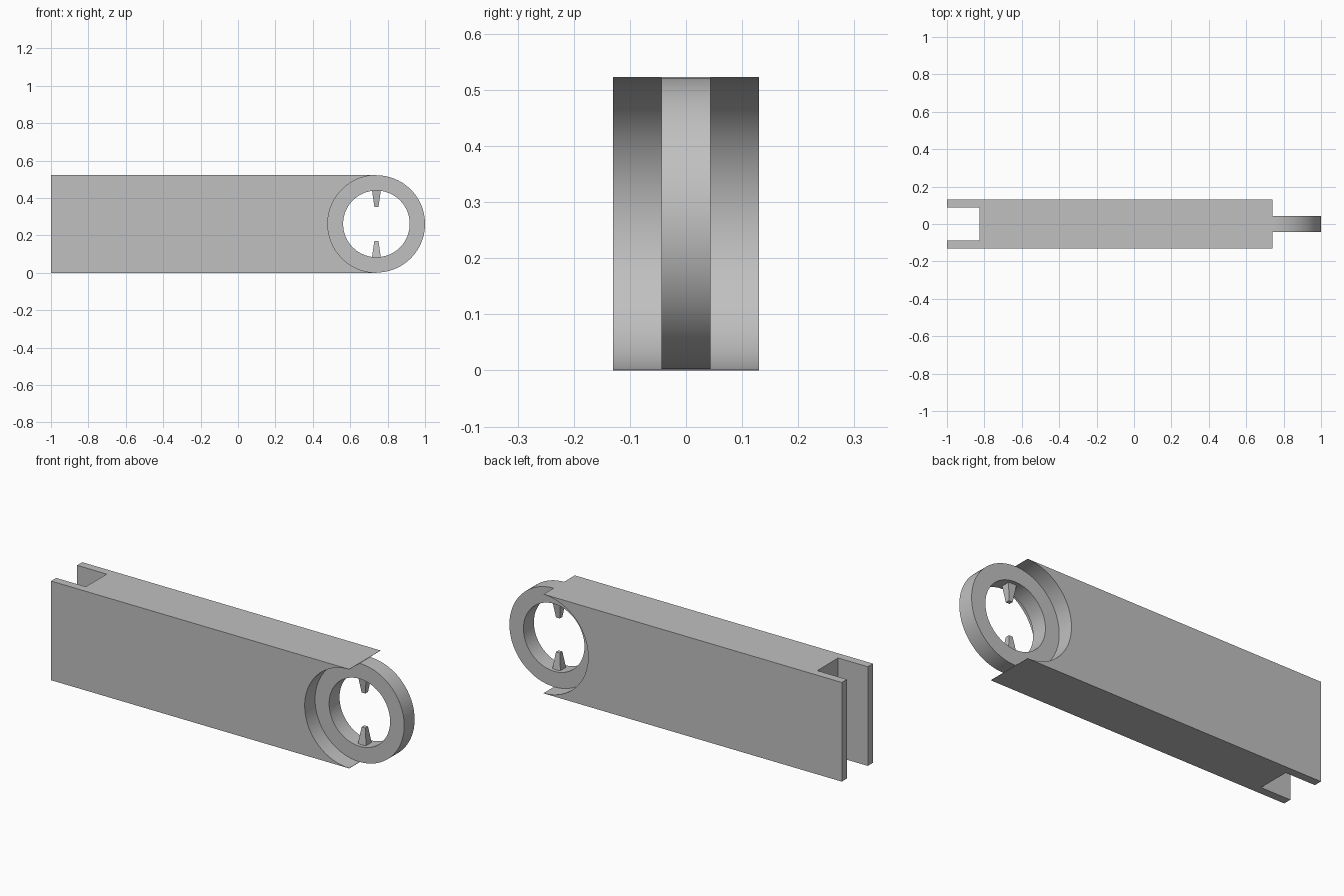
import bpy, bmesh, math
from mathutils import Vector

if "Cube" in bpy.data.objects:
    bpy.data.objects.remove(bpy.data.objects["Cube"], do_unlink=True)

HEIGHT, HALF_WIDTH = 0.523, 0.13
CX, CZ = 0.74, HEIGHT / 2            # ring centre
R_OUT, R_IN, RING_HALF = 0.26, 0.178, 0.0435
SLOT_END, SLOT_HALF = -0.827, 0.087

grey = bpy.data.materials.new("light_grey")
grey.use_nodes = True
colour = (0.53, 0.53, 0.53, 1)
grey.diffuse_color = colour
grey.node_tree.nodes["Principled BSDF"].inputs["Base Color"].default_value = colour


def finish(name, bm):
    bmesh.ops.recalc_face_normals(bm, faces=bm.faces)
    mesh = bpy.data.meshes.new(name)
    bm.to_mesh(mesh)
    bm.free()
    mesh.materials.append(grey)
    obj = bpy.data.objects.new(name, mesh)
    bpy.context.collection.objects.link(obj)
    return obj


def smooth(obj):
    bpy.ops.object.select_all(action="DESELECT")
    obj.select_set(True)
    bpy.context.view_layer.objects.active = obj
    bpy.ops.object.shade_smooth_by_angle(angle=math.radians(30))


def extrude_y(bm, profile, half):
    """Extrude an x-z outline symmetrically along y."""
    face = bm.faces.new([bm.verts.new((x, -half, z)) for x, z in profile])
    result = bmesh.ops.extrude_face_region(bm, geom=[face])
    verts = [v for v in result["geom"] if isinstance(v, bmesh.types.BMVert)]
    bmesh.ops.translate(bm, verts=verts, vec=(0, 2 * half, 0))


def arc(radius, start, end, steps):
    angles = [start + (end - start) * i / steps for i in range(steps + 1)]
    return [(CX + radius * math.cos(a), CZ + radius * math.sin(a)) for a in angles]


# Bar with a concave end that follows the ring
bm = bmesh.new()
outline = [(-1, HEIGHT), (-1, 0), (CX, 0)]
outline += arc(R_OUT, 1.5 * math.pi, 0.5 * math.pi, 48) + [(CX, HEIGHT)]
extrude_y(bm, outline, HALF_WIDTH)
bar = finish("bar", bm)

# Open slot through the other end
bm = bmesh.new()
extrude_y(bm, [(-1.2, -0.2), (SLOT_END, -0.2), (SLOT_END, 0.8), (-1.2, 0.8)], SLOT_HALF)
cutter = finish("slot_cutter", bm)
cutter.hide_render = True
cut = bar.modifiers.new("slot", "BOOLEAN")
cut.operation, cut.solver, cut.object = "DIFFERENCE", "EXACT", cutter
bpy.context.view_layer.objects.active = bar
bpy.ops.object.modifier_apply(modifier=cut.name)
bpy.data.objects.remove(cutter, do_unlink=True)
smooth(bar)

# Ring, revolved from a rectangular section
bm = bmesh.new()
section = [bm.verts.new((CX + r, y, CZ)) for r, y in
           ((R_IN, -RING_HALF), (R_OUT, -RING_HALF), (R_OUT, RING_HALF), (R_IN, RING_HALF))]
edges = [bm.edges.new((section[i], section[(i + 1) % 4])) for i in range(4)]
bmesh.ops.spin(bm, geom=section + edges, cent=(CX, 0, CZ), axis=(0, 1, 0),
               angle=2 * math.pi, steps=96, use_merge=True)
bmesh.ops.remove_doubles(bm, verts=bm.verts, dist=0.0001)
smooth(finish("ring", bm))

# Tapered prongs pointing into the ring from above and below
for name, side in (("upper_prong", 1), ("lower_prong", -1)):
    bm = bmesh.new()
    bmesh.ops.create_cube(bm, size=1)
    for v in bm.verts:
        base = v.co.z > 0
        half = 0.024 if base else 0.011
        v.co = Vector((CX + math.copysign(half, v.co.x), math.copysign(half, v.co.y),
                       CZ + side * (0.182 if base else 0.091)))
    finish(name, bm)
